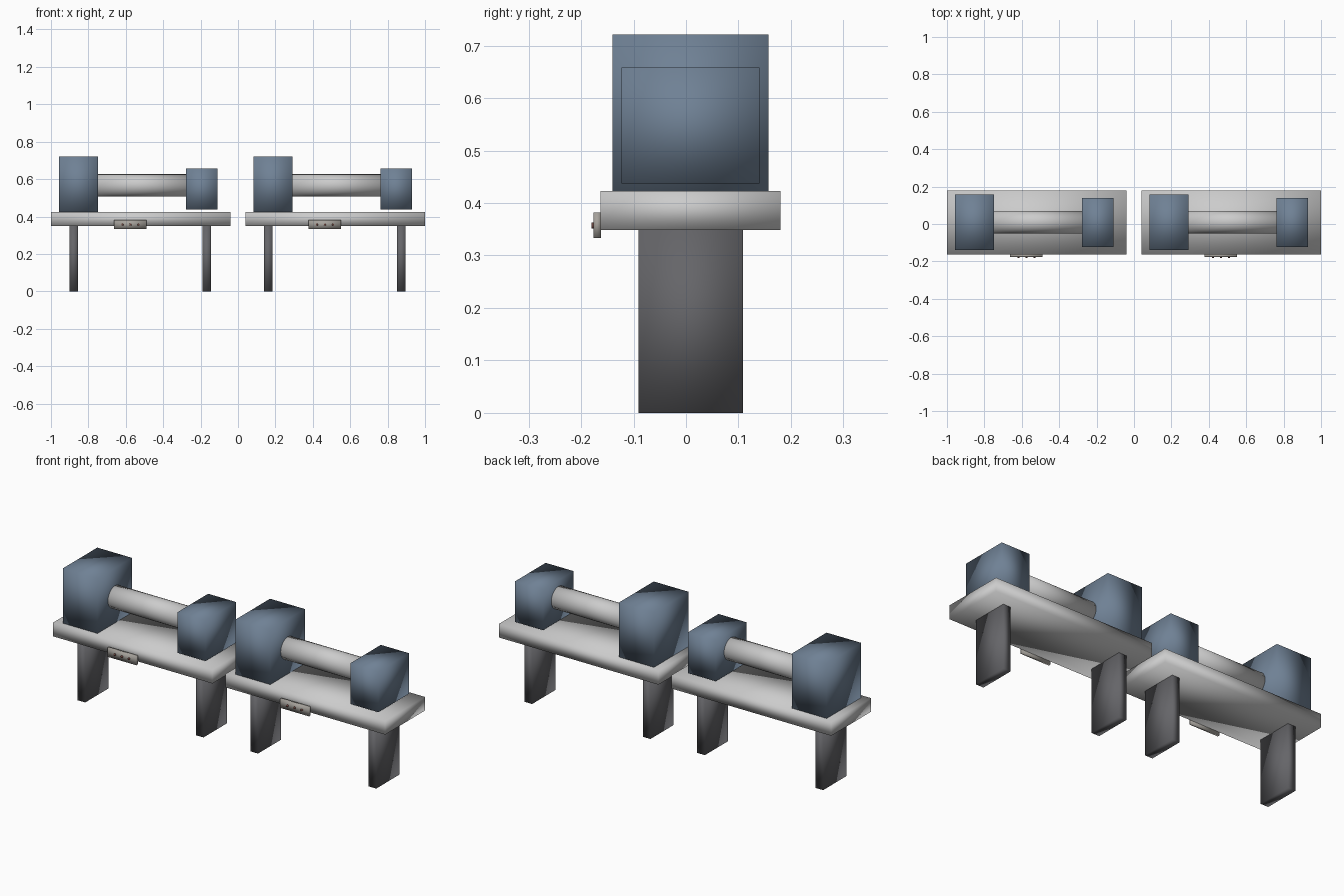
import bpy
from math import radians

if "Cube" in bpy.data.objects:
    bpy.data.objects.remove(bpy.data.objects["Cube"])


def material(name, rgb):
    m = bpy.data.materials.new(name)
    m.diffuse_color = (*rgb, 1)
    m.use_nodes = True
    m.node_tree.nodes["Principled BSDF"].inputs["Base Color"].default_value = m.diffuse_color
    return m


BLUE = material("blue_paint", (0.16, 0.22, 0.30))
DARK = material("dark_iron", (0.13, 0.13, 0.14))
PALE = material("pale_panel", (0.38, 0.36, 0.33))
RED = material("dark_red", (0.15, 0.06, 0.05))


def finish(name, mat):
    ob = bpy.context.object
    ob.name = name
    bpy.ops.object.shade_smooth()
    if mat:
        ob.data.materials.append(mat)


def box(name, x, y, z, mat=None):
    """Soft-shaded box from (min, max) pairs."""
    bpy.ops.mesh.primitive_cube_add(size=1, location=[sum(p) / 2 for p in (x, y, z)])
    bpy.context.object.scale = [p[1] - p[0] for p in (x, y, z)]
    bpy.ops.object.transform_apply(location=False, rotation=False)
    finish(name, mat)


def rod(name, center, radius, length, rotation, sides, mat=None):
    bpy.ops.mesh.primitive_cylinder_add(vertices=sides, radius=radius, depth=length,
                                        location=center, rotation=rotation)
    finish(name, mat)


# Two identical machines side by side; dx is the left end of each bed
for side, dx in (("left", -1.0), ("right", 0.04)):
    def span(a, b):
        return (dx + a, dx + b)

    # Bed and its two slab legs
    box(side + "_bed", span(0, 0.96), (-0.163, 0.18), (0.349, 0.423))
    for end, x in (("head", 0.098), ("tail", 0.81)):
        box(f"{side}_{end}_leg", span(x, x + 0.046), (-0.091, 0.109), (0, 0.35), DARK)

    # Large and small end blocks joined by a round bar
    box(side + "_head_block", span(0.043, 0.252), (-0.14, 0.157), (0.423, 0.721), BLUE)
    box(side + "_tail_block", span(0.722, 0.891), (-0.123, 0.14), (0.437, 0.658), BLUE)
    rod(side + "_bar", (dx + 0.487, 0.01, 0.566), 0.06, 0.476,
        (0, radians(90), 0), 24)

    # Control panel with three buttons
    box(side + "_panel", span(0.337, 0.511), (-0.176, -0.162), (0.333, 0.382), PALE)
    for i in range(3):
        rod(f"{side}_button_{i + 1}", (dx + 0.382 + 0.043 * i, -0.176, 0.357), 0.006, 0.009,
            (radians(90), 0, 0), 12, RED)
